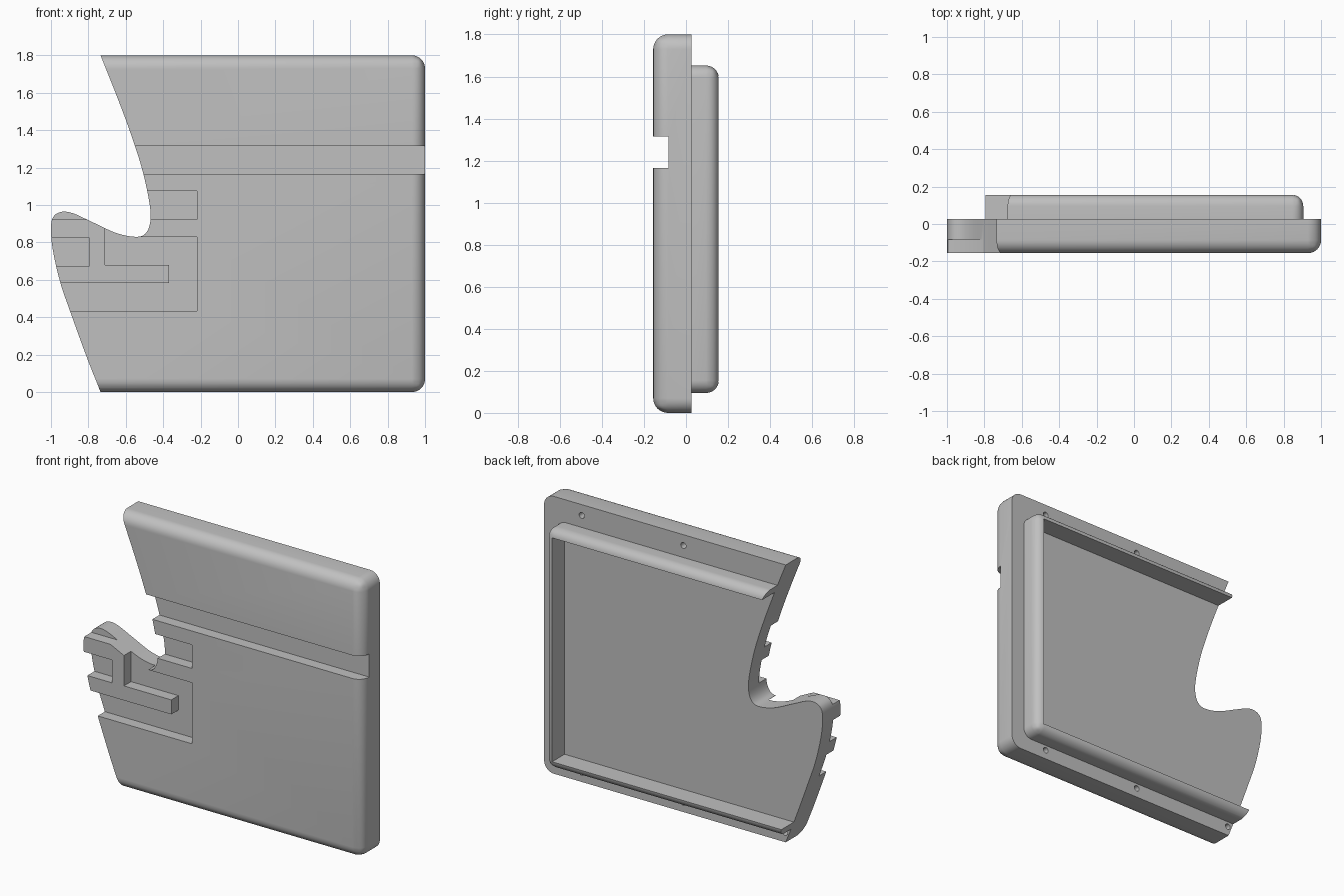
import bpy, bmesh, math
from mathutils import Vector

if "Cube" in bpy.data.objects:
    bpy.data.objects.remove(bpy.data.objects["Cube"])

FRONT, SEAM, BACK = -0.156, 0.027, 0.156   # depth layers
GROOVE = -0.083                            # floor of the front grooves

grey = bpy.data.materials.new("plain grey")
grey.diffuse_color = (0.53, 0.53, 0.53, 1)
grey.use_nodes = True
grey.node_tree.nodes["Principled BSDF"].inputs["Base Color"].default_value = grey.diffuse_color


def make(name, bm):
    bmesh.ops.recalc_face_normals(bm, faces=bm.faces[:])
    mesh = bpy.data.meshes.new(name)
    bm.to_mesh(mesh)
    bm.free()
    obj = bpy.data.objects.new(name, mesh)
    bpy.context.collection.objects.link(obj)
    return obj


def add_prism(bm, outline, y0, y1):
    """Extrude an (x, z) outline from y0 to y1."""
    a = [bm.verts.new((x, y0, z)) for x, z in outline]
    b = [bm.verts.new((x, y1, z)) for x, z in outline]
    n = len(a)
    bm.faces.new(a)
    bm.faces.new(b[::-1])
    for i in range(n):
        j = (i + 1) % n
        bm.faces.new((a[i], b[i], b[j], a[j]))


def rect(x0, x1, z0, z1):
    return [(x0, z0), (x1, z0), (x1, z1), (x0, z1)]


def prisms(name, items):
    bm = bmesh.new()
    for outline, y0, y1 in items:
        add_prism(bm, outline, y0, y1)
    return make(name, bm)


def rounded_slab(name, x1, z0, z1, y0, y1, y_round, radius):
    """Slab with round right corners and round edges on the face at y_round."""
    bm = bmesh.new()
    add_prism(bm, rect(-1.4, x1, z0, z1), y0, y1)
    edges = []
    for e in bm.edges:
        p, q = (v.co for v in e.verts)
        on_face = abs(p.y - y_round) < 1e-5 and abs(q.y - y_round) < 1e-5
        on_right = abs(p.x - x1) < 1e-5 and abs(q.x - x1) < 1e-5
        corner = on_right and abs(p.y - q.y) > 1e-5
        if corner or (on_face and max(p.x, q.x) > 0):
            edges.append(e)
    bmesh.ops.bevel(bm, geom=edges, offset=radius, offset_type='OFFSET',
                    segments=8, profile=0.5, affect='EDGES')
    return make(name, bm)


def boolean(obj, cutter, operation):
    mod = obj.modifiers.new("cut", 'BOOLEAN')
    mod.operation = operation
    mod.solver = 'EXACT'
    mod.object = cutter
    bpy.context.view_layer.objects.active = obj
    bpy.ops.object.modifier_apply(modifier=mod.name)


def spline(pts, steps=7):
    """Smooth curve through the points."""
    p = [Vector(q) for q in pts]
    p = [2 * p[0] - p[1]] + p + [2 * p[-1] - p[-2]]
    out = []
    for i in range(1, len(p) - 2):
        a, b, c, d = p[i - 1:i + 3]
        for s in range(steps):
            t = s / steps
            out.append(tuple(0.5 * (2 * b + (c - a) * t + (2 * a - 5 * b + 4 * c - d) * t * t
                                    + (3 * b - a - 3 * c + d) * t ** 3)))
    return out + [tuple(p[-2])]


# wavy left edge shared by the plate and the rim
wave = spline([(-0.775, 1.9), (-0.735, 1.8), (-0.655, 1.6), (-0.58, 1.4), (-0.515, 1.2),
               (-0.475, 1.02), (-0.468, 0.92), (-0.49, 0.853), (-0.54, 0.83), (-0.65, 0.85),
               (-0.79, 0.914), (-0.88, 0.955), (-0.94, 0.964), (-0.985, 0.94), (-1.0, 0.88),
               (-0.99, 0.76), (-0.95, 0.585), (-0.897, 0.43), (-0.81, 0.19), (-0.735, 0),
               (-0.70, -0.1)])
silhouette = prisms("silhouette_cutter", [(wave + [(1.3, -0.1), (1.3, 1.9)], -0.5, 0.5)])

# front plate with rounded front edges
plate = rounded_slab("front_plate", 1.0, 0, 1.8, FRONT, SEAM, FRONT, 0.07)
boolean(plate, silhouette, 'INTERSECT')

# grooves in the front face and screw holes in the back flange
maze = [(-1.5, 0.433), (-0.22, 0.433), (-0.22, 0.829), (-0.535, 0.829), (-0.535, 0.9),
        (-0.71, 0.9), (-0.71, 0.678), (-0.37, 0.678), (-0.37, 0.584), (-1.5, 0.584)]
cuts = [(o, -0.4, GROOVE) for o in (
    rect(-1.5, 1.5, 1.165, 1.315),
    rect(-1.5, -0.22, 0.922, 1.075),
    rect(-1.5, -0.795, 0.675, 0.823),
    maze)]
for x in (-0.73, 0, 0.73):
    for z in (0.062, 1.73):
        ring = [(x + 0.019 * math.cos(k * math.pi / 8), z + 0.019 * math.sin(k * math.pi / 8))
                for k in range(16)]
        cuts.append((ring, SEAM - 0.09, 0.4))
cutters = prisms("groove_cutter", cuts)
boolean(plate, cutters, 'DIFFERENCE')

# three-sided raised rim on the back
rim = rounded_slab("back_rim", 0.905, 0.095, 1.652, SEAM, BACK, BACK, 0.06)
pocket = prisms("pocket_cutter", [(rect(-1.6, 0.853, 0.147, 1.60), -0.3, 0.4)])
boolean(rim, pocket, 'DIFFERENCE')
boolean(rim, silhouette, 'INTERSECT')

for helper in (silhouette, cutters, pocket):
    bpy.data.objects.remove(helper)

for obj in (plate, rim):
    obj.data.materials.clear()
    obj.data.materials.append(grey)
    bpy.ops.object.select_all(action='DESELECT')
    obj.select_set(True)
    bpy.context.view_layer.objects.active = obj
    bpy.ops.object.shade_smooth_by_angle(angle=math.radians(30))
